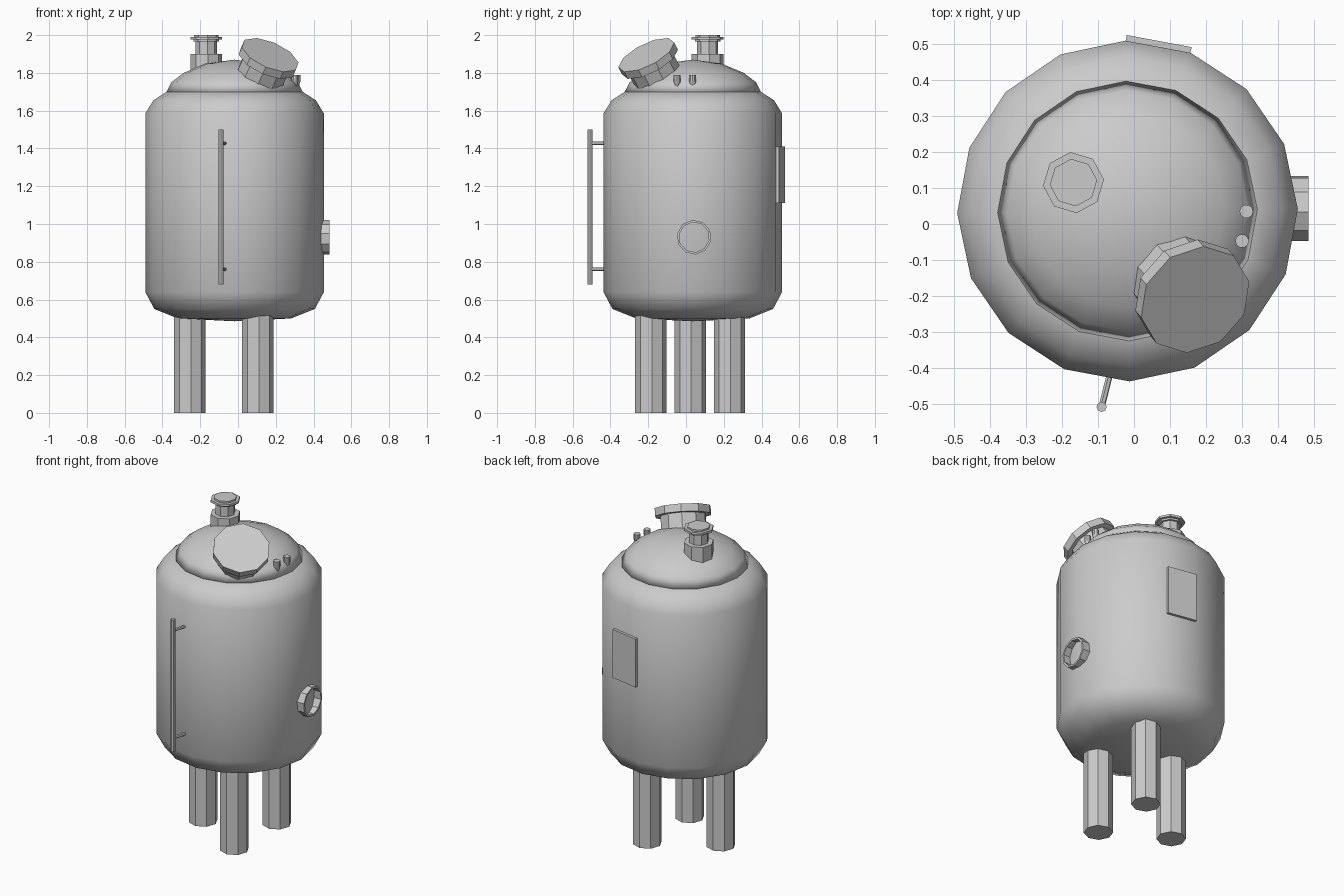
import bpy, bmesh, math
from mathutils import Vector, Matrix

if "Cube" in bpy.data.objects:
    bpy.data.objects.remove(bpy.data.objects["Cube"])

CX, CY = -0.018, 0.036          # tank axis
TURN = math.radians(0.7)        # slight turn of the tank facets


def lathe(name, profile, sides, origin, axis=(0, 0, 1), turn=0.0, smooth=False, closed=False):
    """Revolve (radius, height) points around an axis; radius 0 makes a pole."""
    rot = Vector((0, 0, 1)).rotation_difference(Vector(axis)).to_matrix().to_4x4()
    mat = Matrix.Translation(origin) @ rot
    bm = bmesh.new()
    rings = []
    for r, h in profile:
        n = 1 if r == 0 else sides
        rings.append([bm.verts.new(mat @ Vector((
            r * math.cos(turn + math.tau * i / sides),
            r * math.sin(turn + math.tau * i / sides), h))) for i in range(n)])
    pairs = list(zip(rings, rings[1:] + rings[:1]))
    for a, b in (pairs if closed else pairs[:-1]):
        for i in range(sides):
            j = (i + 1) % sides
            if len(a) == 1:
                bm.faces.new((a[0], b[j], b[i]))
            elif len(b) == 1:
                bm.faces.new((a[i], a[j], b[0]))
            else:
                bm.faces.new((a[i], a[j], b[j], b[i]))
    if not closed:
        for ring in (rings[0], rings[-1]):
            if len(ring) > 1:
                bm.faces.new(ring)
    bmesh.ops.recalc_face_normals(bm, faces=bm.faces)
    for f in bm.faces:
        f.smooth = smooth
    me = bpy.data.meshes.new(name)
    bm.to_mesh(me)
    bm.free()
    ob = bpy.data.objects.new(name, me)
    bpy.context.collection.objects.link(ob)
    return ob


def rod(name, a, b, r, sides=8):
    d = Vector(b) - Vector(a)
    return lathe(name, [(r, 0), (r, d.length)], sides, a, d.normalized())


# Tank shell and its raised dome
lathe("tank_shell", [(0, 0.485), (0.30, 0.50), (0.425, 0.55), (0.473, 0.64),
                     (0.473, 1.585), (0.43, 1.655), (0.36, 1.70), (0, 1.70)],
      16, (CX, CY, 0), turn=TURN, smooth=True)
lathe("tank_dome", [(0.363, 1.695), (0.335, 1.75), (0.27, 1.80), (0.15, 1.85), (0, 1.87)],
      16, (CX, CY, 0), turn=TURN, smooth=True)

# Three legs
for i in range(3):
    a = math.radians(60 + 120 * i)
    lathe(f"leg_{i + 1}", [(0.083, 0), (0.083, 0.56)], 8,
          (-0.015 + 0.24 * math.cos(a), 0.022 + 0.24 * math.sin(a), 0), turn=0.06)

# Tilted manway with neck and lid
n = Vector((0.36, -0.42, 0.83)).normalized()
lathe("manway", [(0.132, -0.20), (0.132, -0.045), (0.163, -0.045), (0.163, 0)],
      10, Vector((0.17, -0.21, 1.895)), n, turn=0.25)

# Top nozzle with collar, neck and capped flange
lathe("top_nozzle", [(0.085, 1.78), (0.085, 1.90), (0.056, 1.90), (0.056, 1.965),
                     (0.068, 1.965), (0.068, 1.976), (0.085, 1.976), (0.085, 1.99),
                     (0.066, 1.99), (0.066, 2.0)], 8, (-0.168, 0.115, 0), turn=0.1)

# Two small sensor fittings
for i, (x, y) in enumerate(((0.312, 0.035), (0.30, -0.047))):
    lathe(f"sensor_{i + 1}", [(0.009, 1.70), (0.014, 1.74), (0.019, 1.755), (0.019, 1.79)],
          10, (x, y, 0))

# Level gauge pipe with brackets
rod("level_gauge", (-0.09, -0.508, 0.68), (-0.09, -0.508, 1.50), 0.014)
for i, z in enumerate((0.76, 1.427)):
    rod(f"gauge_bracket_{i + 1}", (-0.09, -0.508, z), (-0.06, -0.39, z), 0.009, 6)

# Open side port ring
lathe("side_port", [(0.092, 0.40), (0.092, 0.485), (0.08, 0.485), (0.08, 0.40)],
      10, (0, 0.043, 0.93), (1, 0, 0), turn=0.1, closed=True)

# Data plate lying on the back facet
a = TURN + math.radians(78.75)
bpy.ops.mesh.primitive_cube_add(
    size=1, location=(CX + 0.47 * math.cos(a), CY + 0.47 * math.sin(a), 1.26),
    rotation=(0, 0, a))
plate = bpy.context.object
plate.name = "back_plate"
plate.scale = (0.02, 0.183, 0.30)
